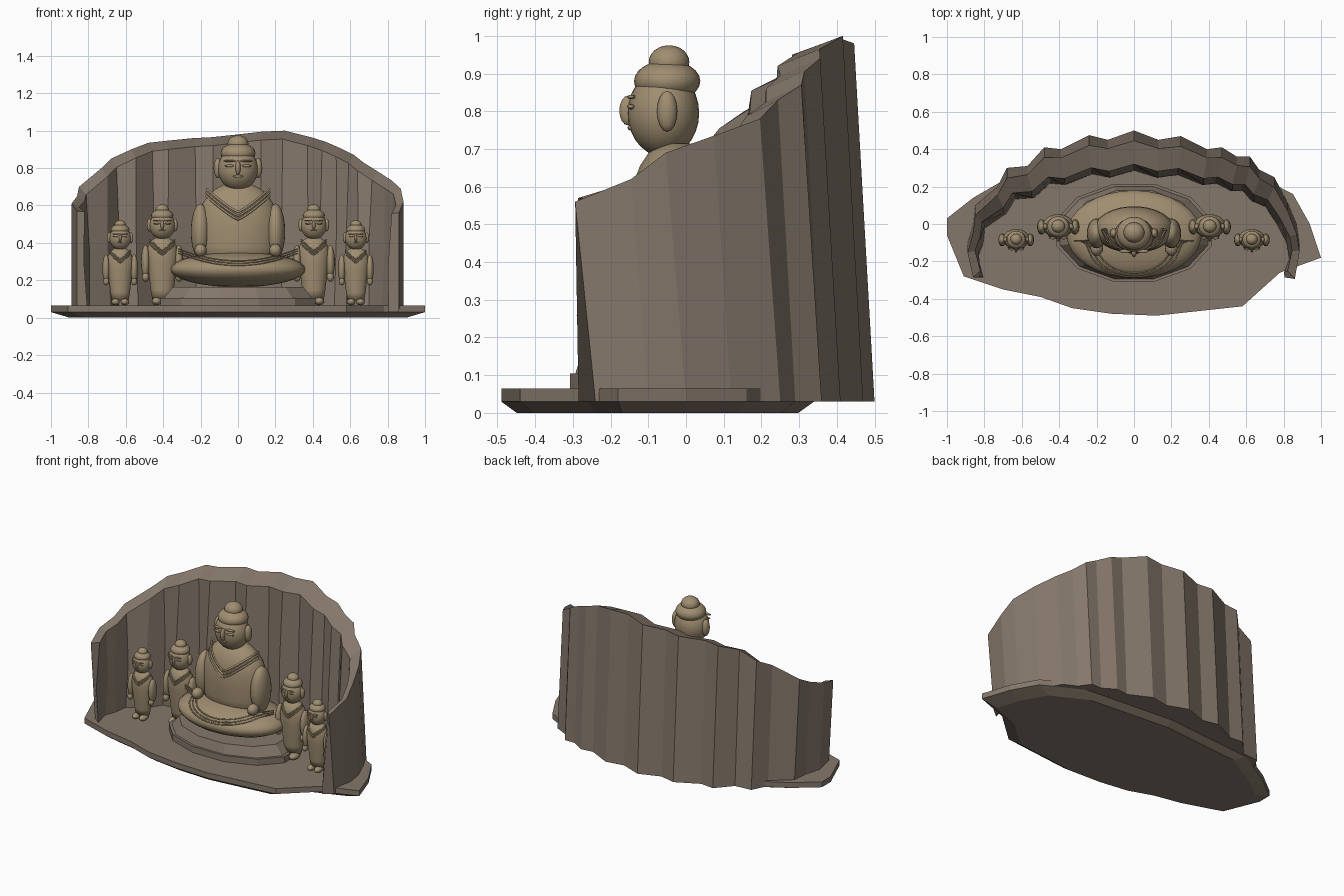
import bpy, bmesh, math
from mathutils import Vector

cube = bpy.data.objects.get("Cube")
if cube:
    bpy.data.objects.remove(cube)


def material(name, color):
    m = bpy.data.materials.new(name)
    m.use_nodes = True
    m.diffuse_color = color
    bsdf = m.node_tree.nodes["Principled BSDF"]
    bsdf.inputs["Base Color"].default_value = color
    bsdf.inputs["Roughness"].default_value = 0.9
    return m


ROCK = material("brown grey rock", (0.235, 0.187, 0.147, 1))
STONE = material("tan carved stone", (0.35, 0.27, 0.165, 1))


def mesh_object(name, bm, mat, smooth=False):
    bmesh.ops.recalc_face_normals(bm, faces=bm.faces)
    for f in bm.faces:
        f.smooth = smooth
    me = bpy.data.meshes.new(name)
    bm.to_mesh(me)
    bm.free()
    me.materials.append(mat)
    ob = bpy.data.objects.new(name, me)
    bpy.context.collection.objects.link(ob)
    return ob


def skin(name, rings, mat, closed=True, smooth=False):
    """Bridge equal rings of points and cap the two ends."""
    bm = bmesh.new()
    rows = [[bm.verts.new(p) for p in ring] for ring in rings]
    n = len(rows[0])
    for a, b in zip(rows, rows[1:]):
        for i in range(n):
            j = (i + 1) % n
            bm.faces.new((a[i], a[j], b[j], b[i]))
    for cap in (rows[0], rows[-1]):
        bm.faces.new(cap)
    return mesh_object(name, bm, mat, smooth)


def ellipse(cx, cy, rx, ry, z, n):
    turn = [math.tau * (i + 0.5) / n for i in range(n)]
    return [(cx + rx * math.cos(a), cy + ry * math.sin(a), z) for a in turn]


class Frame:
    """Places figure parts at an origin and a scale."""

    def __init__(self, label, origin, scale):
        self.label, self.o, self.s = label, Vector(origin), scale

    def at(self, p):
        return self.o + self.s * Vector(p)

    def ball(self, name, centre, radii, seg=24):
        bm = bmesh.new()
        bmesh.ops.create_uvsphere(bm, u_segments=seg, v_segments=seg // 2, radius=1)
        for v in bm.verts:
            v.co = self.at([c + r * q for c, r, q in zip(centre, radii, v.co)])
        mesh_object(f"{self.label}_{name}", bm, STONE, True)

    def pair(self, name, centre, radii, seg=16):
        for side, sx in (("left", 1), ("right", -1)):
            self.ball(f"{side}_{name}", (sx * centre[0], *centre[1:]), radii, seg)

    def band(self, name, points, width):
        cu = bpy.data.curves.new(name, "CURVE")
        cu.dimensions = "3D"
        cu.bevel_depth = width * self.s
        cu.bevel_resolution = 1
        sp = cu.splines.new("POLY")
        sp.points.add(len(points) - 1)
        for q, p in zip(sp.points, points):
            q.co = (*self.at(p), 1)
        tmp = bpy.data.objects.new("tmp", cu)
        bpy.context.collection.objects.link(tmp)
        deps = bpy.context.evaluated_depsgraph_get()
        me = bpy.data.meshes.new_from_object(tmp.evaluated_get(deps))
        bpy.data.objects.remove(tmp)
        me.materials.clear()
        me.materials.append(STONE)
        ob = bpy.data.objects.new(f"{self.label}_{name}", me)
        bpy.context.collection.objects.link(ob)

    def torso(self, profile, depth, y):
        rings = [[self.at(p) for p in ellipse(0, y, r, r * depth, z, 28)]
                 for r, z in profile]
        skin(f"{self.label}_robe", rings, STONE, smooth=True)

    def collar(self, profile, depth, y, half, low, high, gap):
        # V-shaped folds laid on the robe surface
        def radius(z):
            for (r0, z0), (r1, z1) in zip(profile, profile[1:]):
                if z0 <= z <= z1:
                    return r0 + (r1 - r0) * (z - z0) / (z1 - z0)
            return profile[-1][0]
        for k in range(3):
            pts = []
            for i in range(-8, 9):
                t = abs(i) / 8
                x, z = half * i / 8, low + k * gap + (high - low) * t ** 1.2
                pts.append((x, y - depth * math.sqrt(max(radius(z) ** 2 - x * x, 0)), z))
            self.band(f"collar_fold_{k + 1}", pts, gap * 0.3)


def head(label, origin, scale):
    """Head with its origin at the chin, facing -y."""
    h = Frame(label, origin, scale)
    h.ball("face", (0, 0, 0.105), (0.107, 0.095, 0.115), 28)
    h.ball("hair_cap", (0, 0.01, 0.19), (0.093, 0.088, 0.055))
    h.ball("top_knot", (0, 0.015, 0.24), (0.056, 0.054, 0.045))
    h.pair("ear", (0.108, 0.01, 0.11), (0.022, 0.027, 0.054))
    h.ball("nose", (0, -0.093, 0.112), (0.014, 0.024, 0.04), 16)
    h.ball("lips", (0, -0.087, 0.066), (0.026, 0.008, 0.007), 12)
    h.pair("brow", (0.045, -0.085, 0.148), (0.034, 0.011, 0.006), 12)
    h.pair("eye", (0.045, -0.086, 0.122), (0.028, 0.01, 0.007), 12)


# Floor slab with an undercut underside
floor_line = [(-1, .03), (-1, -.06), (-.91, -.28), (-.7, -.35), (-.5, -.39),
              (-.33, -.45), (-.12, -.48), (.12, -.49), (.58, -.44), (.78, -.26),
              (1, -.18), (.94, 0), (.85, .16), (.6, .29), (0, .34), (-.6, .29),
              (-.86, .14)]
skin("floor_slab", [[(x * s, -.08 + (y + .08) * s, z) for x, y in floor_line]
                    for s, z in ((.9, 0), (1, .03), (1, .065))], ROCK)

# Grotto wall: outer foot line with the height of the rim above it
rim = [(-.86, -.24, .57), (-.89, -.1, .61), (-.86, 0, .65), (-.85, .1, .7),
       (-.73, .2, .8), (-.68, .3, .85), (-.57, .31, .9), (-.48, .41, .935),
       (-.39, .4, .945), (-.24, .475, .96), (-.14, .45, .965), (0, .5, .98),
       (.13, .45, .995), (.25, .47, 1), (.39, .4, .965), (.47, .41, .94),
       (.55, .36, .905), (.62, .36, .87), (.67, .29, .83), (.75, .25, .78),
       (.82, .12, .735), (.87, 0, .69), (.885, -.1, .62), (.86, -.24, .56)]
sections = []
for i, (x, y, h) in enumerate(rim):
    ripple = 0.012 * (-1) ** i
    depth = -.24 + (y + .24) * .77
    drop = h - .045 * min(1, (y + .26) / .4)
    sections.append([(x, y, .03), (x, y - .05 + ripple / 3, h),
                     (x * .955, depth - .01, drop),
                     (x * (.945 + ripple), depth - .03 - ripple, h * .5),
                     (x * .935, depth - .045, .03)])
skin("grotto_wall", sections, ROCK)

# Stepped pedestal
for name, steps in (("pedestal_base", ((.43, .27, .06), (.43, .27, .105))),
                    ("pedestal_top", ((.41, .255, .105), (.36, .235, .165)))):
    skin(name, [ellipse(0, -.047, rx, ry, z, 12) for rx, ry, z in steps], ROCK)

# Large seated figure
big = Frame("seated_figure", (0, 0, 0), 1)
big.ball("folded_legs", (0, -.055, .258), (.36, .235, .095), 32)
robe = [(.19, .27), (.21, .38), (.215, .47), (.21, .55), (.19, .61),
        (.16, .655), (.12, .69), (.07, .715)]
big.torso(robe, .58, -.03)
big.pair("arm", (.2, -.05, .46), (.052, .08, .15), 24)
big.pair("hand", (.2, -.13, .36), (.033, .04, .035))
big.collar(robe, .58, -.03, .17, .525, .65, .02)
for k in range(3):
    fold = []
    for i in range(-10, 11):
        x = .32 * i / 10
        z = .28 + .012 * k + .065 * (i / 10) ** 2
        left = 1 - (x / .36) ** 2 - ((z - .258) / .095) ** 2
        fold.append((x, -.055 - .235 * math.sqrt(max(left, .02)), z))
    big.band(f"lap_fold_{k + 1}", fold, .004)
head("seated_figure", (0, -.06, .69), 1)

# Standing attendants, mirrored in two sizes
gown = [(.1, .06), (.115, .15), (.13, .28), (.15, .42), (.155, .52),
        (.14, .59), (.105, .645), (.05, .68)]
for rank, x, y, tall in (("inner", .405, -.01, .54), ("outer", .63, -.08, .455)):
    for side, sx in (("left", 1), ("right", -1)):
        label = f"{side}_{rank}_attendant"
        f = Frame(label, (sx * x, y, .066), tall)
        f.torso(gown, .75, 0)
        f.pair("foot", (.055, -.05, .04), (.05, .085, .04))
        f.pair("arm", (.165, -.01, .43), (.045, .075, .17))
        f.pair("hand", (.165, -.045, .28), (.035, .04, .045))
        f.collar(gown, .75, 0, .125, .5, .61, .022)
        head(label, f.at((0, -.02, .665)), tall * 1.18)
